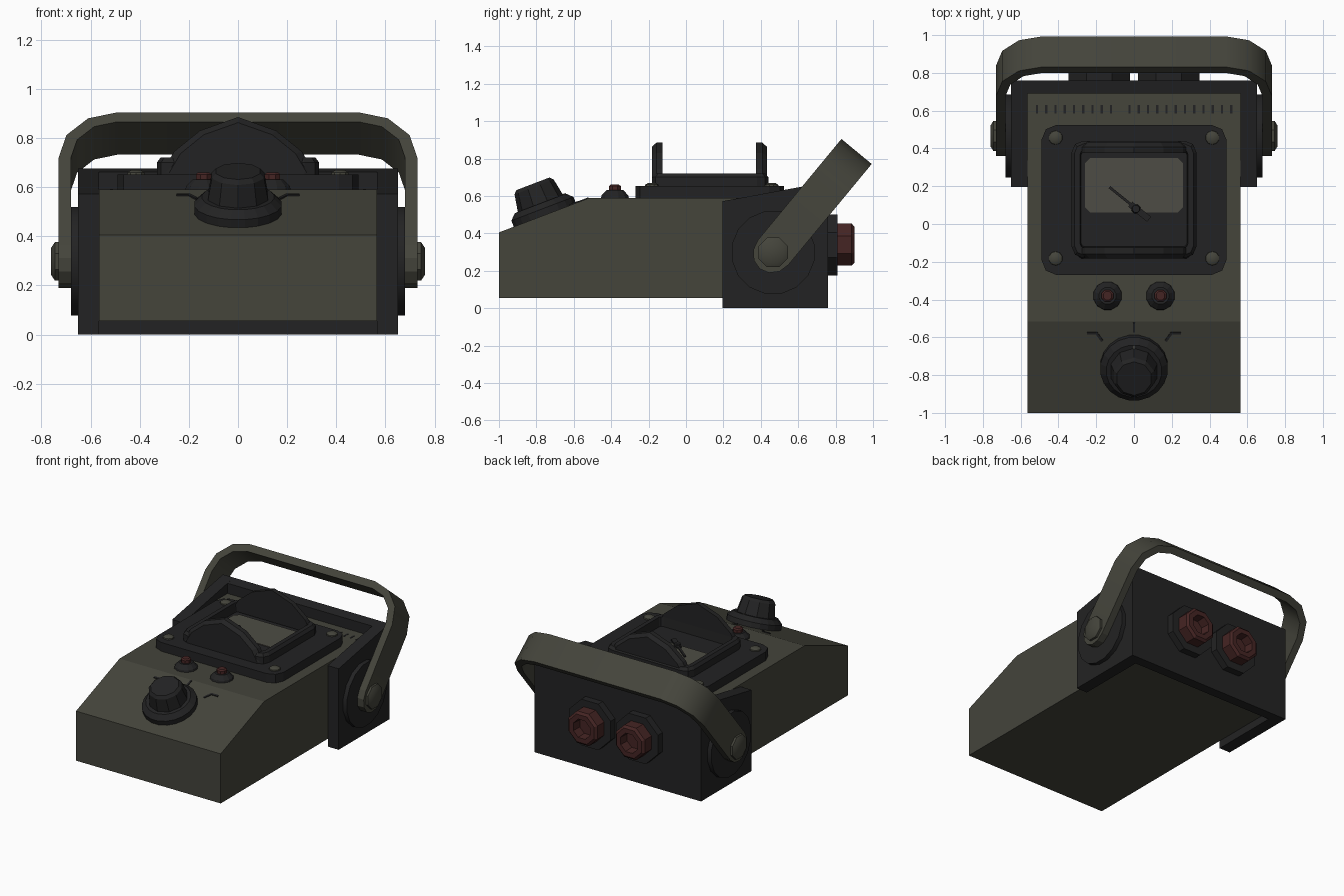
import bpy, math
from mathutils import Vector as V

if "Cube" in bpy.data.objects:
    bpy.data.objects.remove(bpy.data.objects["Cube"])


def material(name, rgb):
    m = bpy.data.materials.new(name)
    m.diffuse_color = (*rgb, 1)
    m.use_nodes = True
    m.node_tree.nodes["Principled BSDF"].inputs["Base Color"].default_value = m.diffuse_color
    return m


OLIVE = material("olive paint", (0.058, 0.058, 0.044))
DARK = material("dark plastic", (0.0165, 0.0165, 0.0170))
RED = material("dark red", (0.060, 0.018, 0.017))
DIAL = material("dial face", (0.075, 0.073, 0.058))
X, Y, Z = V((1, 0, 0)), V((0, 1, 0)), V((0, 0, 1))
O = V((0, 0, 0))


def build(name, verts, faces, mat, smooth=False):
    me = bpy.data.meshes.new(name)
    me.from_pydata([tuple(v) for v in verts], [], faces)
    me.materials.append(mat)
    ob = bpy.data.objects.new(name, me)
    bpy.context.collection.objects.link(ob)
    bpy.ops.object.select_all(action='DESELECT')
    ob.select_set(True)
    bpy.context.view_layer.objects.active = ob
    bpy.ops.object.mode_set(mode='EDIT')
    bpy.ops.mesh.select_all(action='SELECT')
    bpy.ops.mesh.normals_make_consistent(inside=False)
    bpy.ops.object.mode_set(mode='OBJECT')
    if smooth:
        bpy.ops.object.shade_smooth_by_angle(angle=math.radians(35))
    return ob


def loft(name, rings, mat, smooth=False, closed=False):
    """Skin rings of equal length; capped, or closed back onto the first ring."""
    n, k = len(rings[0]), len(rings)
    faces = [(i * n + j, i * n + (j + 1) % n,
              (i + 1) % k * n + (j + 1) % n, (i + 1) % k * n + j)
             for i in range(k if closed else k - 1) for j in range(n)]
    if not closed:
        faces += [tuple(range(n)), tuple(range((k - 1) * n, k * n))]
    return build(name, [p for r in rings for p in r], faces, mat, smooth)


def prism(name, pts, d0, d1, mat, u=X, v=Y, o=O, smooth=False):
    w = u.cross(v)
    return loft(name, [[o + u * a + v * b + w * d for a, b in pts] for d in (d0, d1)],
                mat, smooth)


def lathe(name, profile, o, axis, n, mat, smooth=False):
    q = axis.to_track_quat('Z', 'Y')
    rings = [[V(o) + q @ V((r * math.cos((j + .5) * math.tau / n),
                            r * math.sin((j + .5) * math.tau / n), h))
              for j in range(n)] for r, h in profile]
    return loft(name, rings, mat, smooth)


def rounded(x0, x1, y0, y1, r, seg=2):
    pts = []
    for cx, cy, a in ((x1 - r, y1 - r, 0), (x0 + r, y1 - r, 1),
                      (x0 + r, y0 + r, 2), (x1 - r, y0 + r, 3)):
        for i in range(seg + 1):
            t = (a + i / seg) * math.pi / 2
            pts.append((cx + r * math.cos(t), cy + r * math.sin(t)))
    return pts


def rect(x0, x1, y0, y1):
    return [(x0, y0), (x1, y0), (x1, y1), (x0, y1)]


def bar(a, b, w):
    a, b = V(a), V(b)
    d = (b - a).normalized() * w / 2
    s = V((-d.y, d.x))
    return [tuple(p) for p in (a + s, b + s, b - s, a - s)]


# Main wedge-nosed body
prism("body", [(-1, .055), (-1, .405), (-.515, .59), (.69, .59), (.69, .055)],
      -.565, .565, OLIVE, Y, Z)

# Rear bracket: two sloped cheeks and a back wall
cheek = [(.195, 0), (.76, 0), (.76, .675), (.195, .572)]
for s, side in ((-1, "left"), (1, "right")):
    prism(side + "_cheek", cheek, s * .565, s * .65, DARK, Y, Z)
prism("back_wall", [(.69, 0), (.76, 0), (.76, .675), (.69, .662)], -.565, .565, DARK, Y, Z)

# Handle pivots
PIV = V((0, .466, .298))
for s, side in ((-1, "left"), (1, "right")):
    lathe(side + "_pivot_disc", [(.225, 0), (.225, .03)],
          PIV + X * s * .65, X * s, 16, DARK, True)
    lathe(side + "_pivot_bolt", [(.085, 0), (.085, .065), (.06, .08)],
          PIV + X * s * .68, X * s, 8, OLIVE, True)

# Carrying handle: a strap swept in the tilted plane, with rounded ends
UP = V((0, .637, .771)).normalized()
L, W = .70, .105


def strap(half, r, top):
    side = [(half, 0)] + [(half - r + r * math.cos(i * math.pi / 6),
                           top - r + r * math.sin(i * math.pi / 6)) for i in range(4)]
    return side + [(-x, l) for x, l in reversed(side)]


outer, inner = strap(.73, .24, L), strap(.68, .19, L - .05)
prism("handle", outer + inner[::-1], -W, W, OLIVE, X, UP, PIV, True)
end = [(W * math.cos(math.pi * (1 + i / 6)), 1.08 * W * math.sin(math.pi * (1 + i / 6)))
       for i in range(7)]
for s, side in ((-1, "left"), (1, "right")):
    prism(side + "_handle_end", end, s * .68, s * .73, OLIVE, -X.cross(UP), UP, PIV)

# Rear sockets with hollow red collars
for s, side in ((-1, "left"), (1, "right")):
    lathe(side + "_socket_nut", [(.176, 0), (.176, .05)], (s * .185, .76, .338), Y, 8, DARK)
    lathe(side + "_socket_collar",
          [(.122, 0), (.122, .075), (.105, .09), (.07, .09), (.065, .025)],
          (s * .185, .81, .34), Y, 8, RED)

# Meter base plate with corner screws
prism("meter_plate", rounded(-.49, .49, -.27, .525, .08), .58, .652, DARK)
for x in (-.415, .415):
    for y in (-.182, .457):
        lathe("meter_screw", [(.038, 0), (.036, .01), (.02, .02)], (x, y, .65), Z, 10, OLIVE, True)

# Meter frame: rounded ring with a bevelled outer top edge
def ring(x, y0, y1, r, z):
    return [V((a, b, z)) for a, b in rounded(-x, x, y0, y1, r)]


loft("meter_frame", [ring(.33, -.18, .44, .06, .65), ring(.33, -.18, .44, .06, .70),
                     ring(.315, -.165, .425, .05, .72), ring(.285, -.125, .39, .02, .72),
                     ring(.28, -.12, .385, .02, .65)], DARK, closed=True)

# Arched guards at the front and back of the meter
arch = [(.31, .66), (.26, .745), (.155, .83), (0, .885), (-.155, .83), (-.26, .745), (-.31, .66)]
for name, y, d in (("front_guard", -.183, 1), ("back_guard", .433, -1)):
    loft(name, [[V((x * k, y + d * o, .66 + (z - .66) * k)) for x, z in arch]
                for o, k in ((0, .9), (.025, 1), (.058, 1))], DARK)

# Dial face, needle and hub
prism("meter_floor", rect(-.285, .285, -.125, .39), .65, .655, DARK)
prism("dial_face", rounded(-.26, .26, .06, .35, .03, 1), .655, .66, DIAL)
prism("needle", bar((-.13, .195), (.0, .09), .014), .664, .672, DARK)
prism("needle_tail", bar((-.02, .105), (.08, .025), .034), .662, .674, DARK)
lathe("needle_hub", [(.026, 0), (.02, .025)], (.01, .08, .658), Z, 8, DARK)

# Indicator lamps
for s, side in ((-1, "left"), (1, "right")):
    lathe(side + "_lamp_base", [(.077, 0), (.074, .015), (.046, .043)],
          (s * .14, -.38, .588), Z, 12, DARK)
    lathe(side + "_lamp", [(.034, 0), (.034, .022), (.024, .03)], (s * .14, -.38, .63), Z, 8, RED)

# Selector knob on the sloped nose
SL = V((0, .485, .185)).normalized()
NRM = X.cross(SL)
KC = V((0, -.755, .4985))
lathe("knob_skirt", [(.18, -.01), (.18, .035), (.148, .066)], KC, NRM, 20, DARK)
lathe("knob_grip", [(.13, .06), (.112, .16), (.095, .178)], KC, NRM, 10, DARK)
prism("knob_pointer", rect(-.005, .005, .10, .146), .066, .07, DIAL, X, SL, KC)

# Position marks around the knob
prism("mark_top", rect(-.006, .006, .195, .25), -.004, .005, DARK, X, SL, KC)
for s in (-1, 1):
    prism("mark_side", bar((s * .25, .19), (s * .195, .19), .013), -.004, .006, DARK, X, SL, KC)
    prism("mark_side_leg", bar((s * .20, .193), (s * .168, .145), .013), -.004, .006, DARK, X, SL, KC)

# Row of fine slits behind the meter
for x0, n in ((-.52, 9), (-.03, 12)):
    for i in range(n):
        x = x0 + i * .049
        prism("slit", rect(x, x + .012, .585, .63), .588, .592, DARK)
